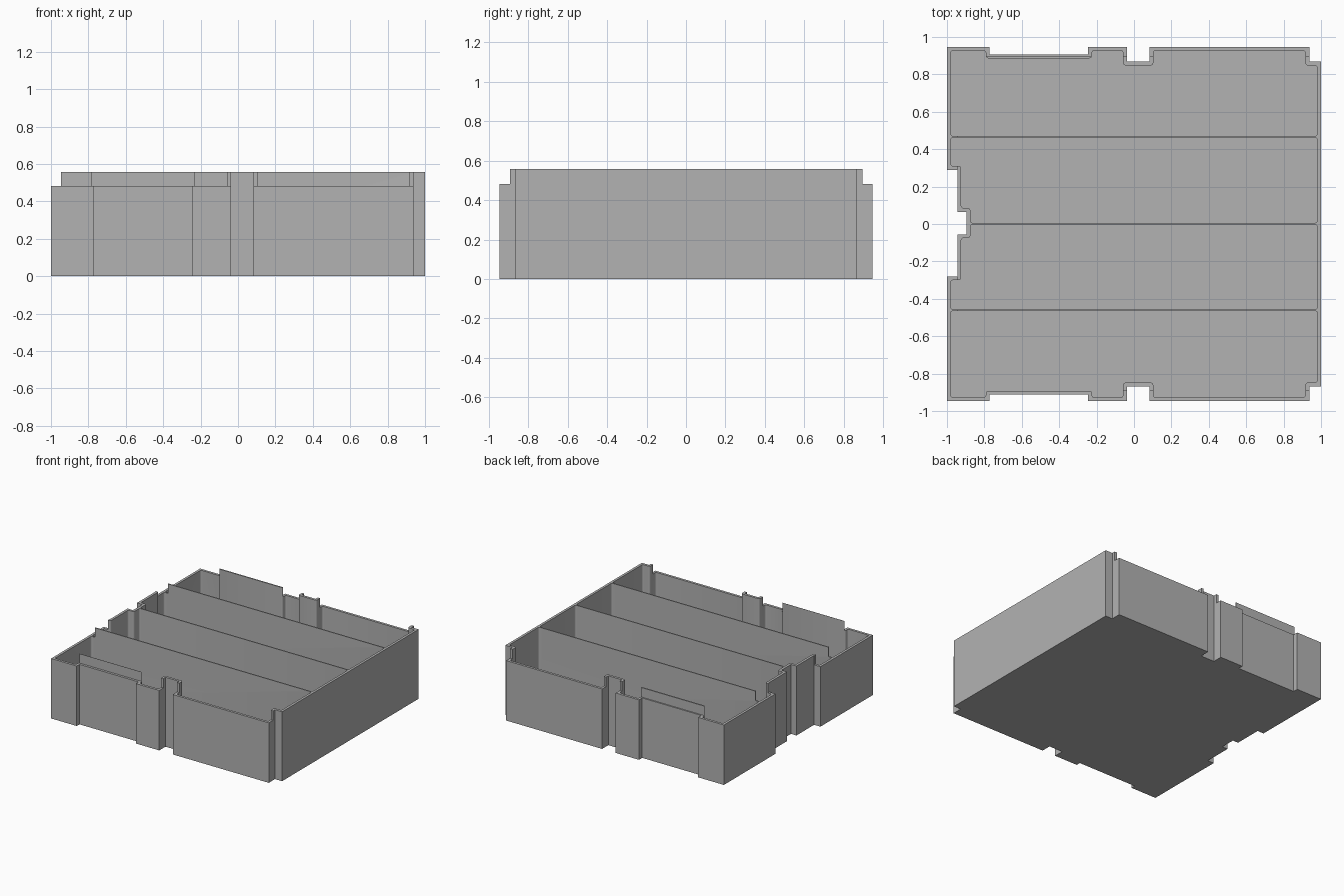
import bpy
import bmesh
from mathutils import Vector

if "Cube" in bpy.data.objects:
    bpy.data.objects.remove(bpy.data.objects["Cube"])

WALL, FLOOR, TOP, RIM = 0.02, 0.02, 0.558, 0.482
HALF_Y = 0.947
DIVIDERS = (-0.46, 0.002, 0.466)


def prism(name, outline, z0, z1):
    """Extrude a counter-clockwise outline between two heights."""
    bm = bmesh.new()
    base = bm.faces.new([bm.verts.new((x, y, z0)) for x, y in outline])
    grown = bmesh.ops.extrude_face_region(bm, geom=[base])["geom"]
    moved = [v for v in grown if isinstance(v, bmesh.types.BMVert)]
    bmesh.ops.translate(bm, verts=moved, vec=(0, 0, z1 - z0))
    bmesh.ops.recalc_face_normals(bm, faces=bm.faces)
    mesh = bpy.data.meshes.new(name)
    bm.to_mesh(mesh)
    bm.free()
    obj = bpy.data.objects.new(name, mesh)
    bpy.context.collection.objects.link(obj)
    return obj


def box(name, x0, x1, y0, y1, z0, z1):
    return prism(name, [(x0, y0), (x1, y0), (x1, y1), (x0, y1)], z0, z1)


def cut(obj, cutter):
    """Subtract the cutter for good, then remove it."""
    cutter.hide_render = True
    mod = obj.modifiers.new("cut", "BOOLEAN")
    mod.operation, mod.solver, mod.object = "DIFFERENCE", "EXACT", cutter
    bpy.context.view_layer.objects.active = obj
    bpy.ops.object.modifier_apply(modifier=mod.name)
    bpy.data.objects.remove(cutter)


def inset(outline, width):
    """Move a right-angled outline inwards by the wall thickness."""
    result = []
    for i, point in enumerate(outline):
        p = Vector(point)
        a = (p - Vector(outline[i - 1])).normalized()
        b = (Vector(outline[(i + 1) % len(outline)]) - p).normalized()
        result.append(p + width * Vector((-a.y - b.y, a.x + b.x)))
    return result


def long_side(recess):
    """Wall path with a shallow recess, a notch and a corner step."""
    h, n = HALF_Y, 0.868
    return [(-1, h), (-0.772, h), (-0.772, recess), (-0.245, recess),
            (-0.245, h), (-0.038, h), (-0.038, n), (0.083, n),
            (0.083, h), (0.937, h), (0.937, n), (1, n)]


# Outline: front wall, back wall, then the stepped side
front = [(x, -y) for x, y in long_side(0.912)]
back = long_side(0.906)[::-1]
stepped_side = [(-1, 0.29), (-0.944, 0.29), (-0.944, 0.065), (-0.895, 0.065),
                (-0.895, -0.055), (-0.944, -0.055), (-0.944, -0.28), (-1, -0.28)]
outline = front + back + stepped_side

# Cavity split into four compartments with rounded corners
cavity = prism("cavity", inset(outline, WALL), FLOOR, 1)
for y in DIVIDERS:
    cut(cavity, box("divider_gap", -2, 2, y - 0.004, y + 0.004, -1, 2))
bm = bmesh.new()
bm.from_mesh(cavity.data)
upright = [e for e in bm.edges
           if abs(e.verts[0].co.z - e.verts[1].co.z) > 0.5]
bmesh.ops.bevel(bm, geom=upright, offset=0.013, segments=4,
                profile=0.5, affect="EDGES")
bm.to_mesh(cavity.data)
bm.free()

# Tray body, hollowed, with the rim lowered on three sides
tray = prism("compartment_tray", outline, 0, TOP)
cut(tray, cavity)
cut(tray, box("front_rim_cut", -2, 2, -2, -0.893, RIM, 1))
cut(tray, box("back_rim_cut", -2, 2, 0.896, 2, RIM, 1))
cut(tray, box("side_rim_cut", -2, -0.947, -2, 2, RIM, 1))

# Single grey material
grey = bpy.data.materials.new("light_grey")
grey.use_nodes = True
colour = (0.45, 0.45, 0.45, 1)
grey.diffuse_color = colour
grey.node_tree.nodes["Principled BSDF"].inputs["Base Color"].default_value = colour
tray.data.materials.clear()
tray.data.materials.append(grey)
for face in tray.data.polygons:
    face.material_index = 0

bpy.ops.object.select_all(action="DESELECT")
tray.select_set(True)
bpy.context.view_layer.objects.active = tray
bpy.ops.object.shade_smooth_by_angle()
